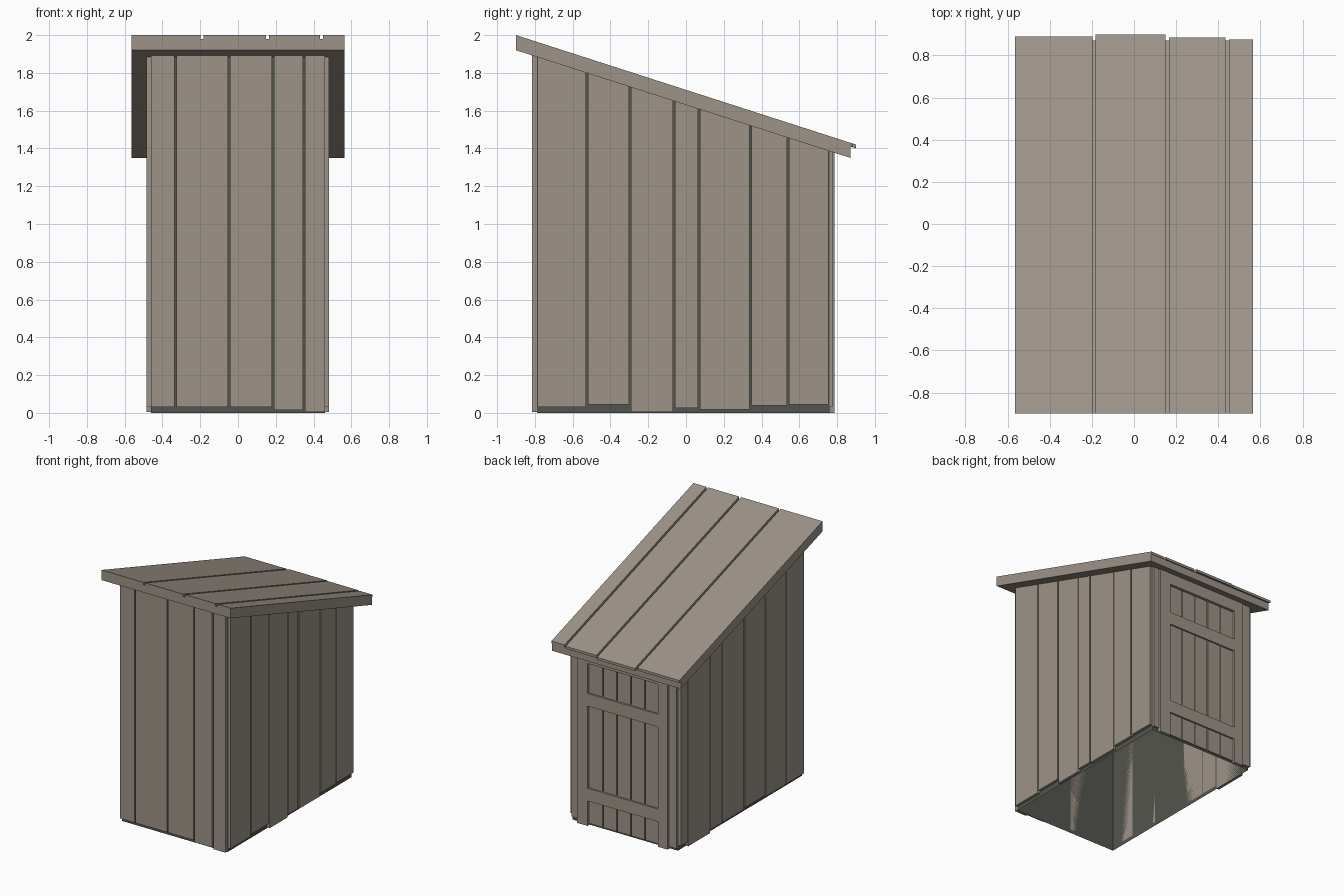
import bpy, bmesh

cube = bpy.data.objects.get("Cube")
if cube:
    bpy.data.objects.remove(cube, do_unlink=True)


def material(name, rgb):
    m = bpy.data.materials.new(name)
    m.use_nodes = True
    m.diffuse_color = (*rgb, 1)
    bsdf = m.node_tree.nodes["Principled BSDF"]
    bsdf.inputs["Base Color"].default_value = (*rgb, 1)
    bsdf.inputs["Roughness"].default_value = 0.9
    return m


WOOD = material("weathered wood", (0.34, 0.295, 0.25))
DARK = material("dark inner wall", (0.088, 0.088, 0.075))


def under(y):
    """Height of the sloping roof underside."""
    return 1.92 - 0.322 * (y + 0.9)


def add_block(bm, x0, x1, y0, y1, bottom, top, closed=True):
    """Block whose bottom and top are heights or functions of y."""
    height = lambda h, y: h(y) if callable(h) else h
    corners = [(x0, y0), (x1, y0), (x1, y1), (x0, y1)]
    low = [bm.verts.new((x, y, height(bottom, y))) for x, y in corners]
    high = [bm.verts.new((x, y, height(top, y))) for x, y in corners]
    for i in range(4):
        j = (i + 1) % 4
        bm.faces.new((low[i], low[j], high[j], high[i]))
    if closed:
        bm.faces.new(low[::-1])
        bm.faces.new(high)


def make(name, blocks, mat, closed=True):
    bm = bmesh.new()
    for b in blocks:
        add_block(bm, *b, closed=closed)
    me = bpy.data.meshes.new(name)
    bm.to_mesh(me)
    bm.free()
    me.materials.append(mat)
    ob = bpy.data.objects.new(name, me)
    bpy.context.collection.objects.link(ob)
    return ob


def spans(edges, gap=0.01):
    """Plank extents between successive joints."""
    last = len(edges) - 2
    return [(a + (gap / 2 if i else 0), b - (gap / 2 if i < last else 0))
            for i, (a, b) in enumerate(zip(edges, edges[1:]))]


CX, FRONT, BACK = 0.46, -0.79, 0.76

# Open-bottomed dark inner walls
make("inner_walls", [(-CX, CX, FRONT, BACK, 0, under)], DARK, closed=False)

# Front planks
front = zip(spans([-0.46, -0.33, -0.047, 0.185, 0.35, 0.46]),
            [0.03, 0.03, 0.03, 0.015, 0.005])
make("front_planks", [(a, b, -0.815, FRONT, z, under) for (a, b), z in front], WOOD)

# Side planks
right = zip(spans([-0.785, -0.525, -0.297, -0.064, 0.068, 0.342, 0.54, 0.755]),
            [0.03, 0.045, 0.005, 0.025, 0.018, 0.04, 0.045])
make("side_planks_east", [(CX, 0.482, a, b, z, under) for (a, b), z in right], WOOD)
left = zip(spans([-0.785, -0.56, -0.3, -0.04, 0.24, 0.39, 0.67, 0.755]),
           [0.03, 0.03, 0.04, 0.03, 0.03, 0.005, 0.04])
make("side_planks_west", [(-0.485, -CX, a, b, z, under) for (a, b), z in left], WOOD)

# Back wall: corner planks, door surround and lintel
DL, DR = -0.305, 0.31
surround = [(-CX, -0.395, BACK, 0.775, 0.02, under),
            (-0.39, DL, BACK, 0.787, 0.0, under),
            (DR, 0.405, BACK, 0.787, 0.0, under),
            (0.41, CX, BACK, 0.775, 0.03, under),
            (DL, DR, BACK, 0.787, 1.285, under)]
make("back_surround", surround, WOOD)

# Door planks and cross bars
step = (DR - DL) / 5
door = spans([DL + step * i for i in range(6)], 0.008)
make("door_planks", [(a, b, BACK, 0.772, 0.015, 1.28) for a, b in door], WOOD)
make("door_bars", [(DL, DR, BACK, 0.786, z, z + 0.1) for z in (0.197, 0.947)], WOOD)

# Roof slab with thin planks on top
slab_top = lambda y: under(y) + 0.06
make("roof_slab", [(-0.565, 0.565, -0.9, 0.87, under, slab_top)], WOOD)
roof = zip(spans([-0.565, -0.19, 0.157, 0.443, 0.565], 0.016),
           [0.89, 0.9, 0.885, 0.875])
make("roof_planks", [(a, b, -0.9, y, slab_top, lambda v: under(v) + 0.08)
                     for (a, b), y in roof], WOOD)
